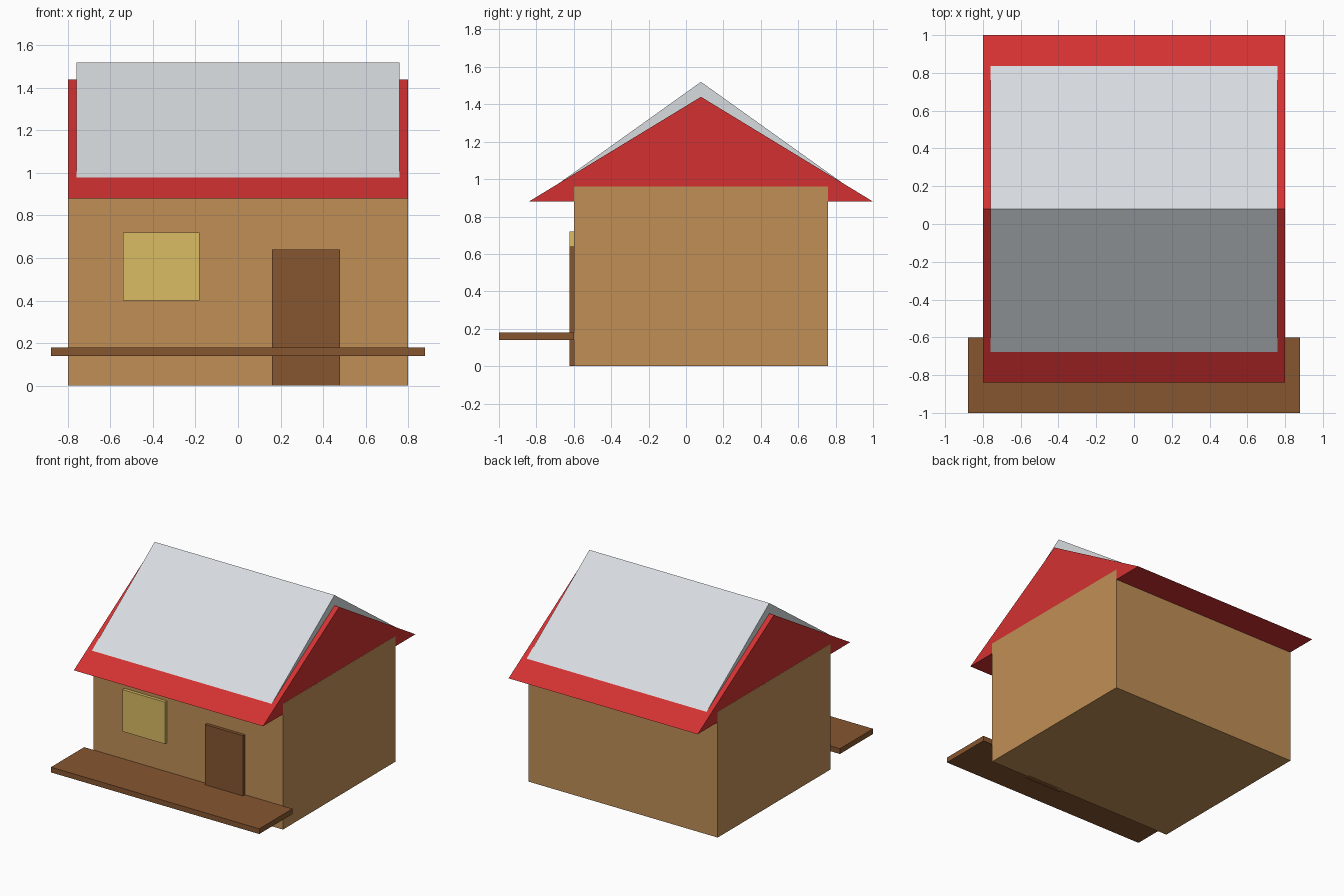
import bpy

cube = bpy.data.objects.get("Cube")
if cube:
    bpy.data.objects.remove(cube, do_unlink=True)


def material(name, rgb):
    """Flat material from an 8-bit sRGB colour."""
    linear = [((c / 255 + 0.055) / 1.055) ** 2.4 for c in rgb]
    mat = bpy.data.materials.new(name)
    mat.use_nodes = True
    mat.diffuse_color = (*linear, 1)
    bsdf = mat.node_tree.nodes["Principled BSDF"]
    bsdf.inputs["Base Color"].default_value = (*linear, 1)
    return mat


def extrude_profile(name, profile, x0, x1, mat):
    """Solid made by sweeping a (y, z) profile, counter-clockwise seen from +x, along x."""
    n = len(profile)
    verts = [(x, y, z) for x in (x0, x1) for y, z in profile]
    faces = [tuple(reversed(range(n))), tuple(range(n, 2 * n))]
    faces += [(i, (i + 1) % n, (i + 1) % n + n, i + n) for i in range(n)]
    mesh = bpy.data.meshes.new(name)
    mesh.from_pydata(verts, [], faces)
    mesh.materials.append(mat)
    obj = bpy.data.objects.new(name, mesh)
    bpy.context.collection.objects.link(obj)
    return obj


def box(name, x, y, z, mat):
    profile = [(y[0], z[0]), (y[1], z[0]), (y[1], z[1]), (y[0], z[1])]
    return extrude_profile(name, profile, *x, mat)


def gable(name, half_x, half_y, base, peak, mat, ridge_y=0.08):
    profile = [(ridge_y - half_y, base), (ridge_y + half_y, base), (ridge_y, peak)]
    return extrude_profile(name, profile, -half_x, half_x, mat)


tan = material("tan wall", (192, 143, 86))
brown = material("brown wood", (134, 86, 48))
red = material("red roof", (211, 49, 49))
white = material("pale snow", (215, 220, 224))
yellow = material("yellow window", (218, 188, 100))

# House body
box("walls", (-0.8, 0.8), (-0.6, 0.76), (0, 0.96), tan)

# Roof, ends a hair inside the walls, with the steeper snow cover on top
gable("roof", 0.799, 0.92, 0.88, 1.44, red)
gable("snow_cover", 0.76, 0.84, 0.92, 1.52, white)

# Front details
box("door", (0.16, 0.48), (-0.624, -0.58), (0, 0.64), brown)
box("window", (-0.54, -0.18), (-0.624, -0.58), (0.4, 0.72), yellow)
box("porch", (-0.88, 0.88), (-1, -0.6), (0.14, 0.18), brown)
